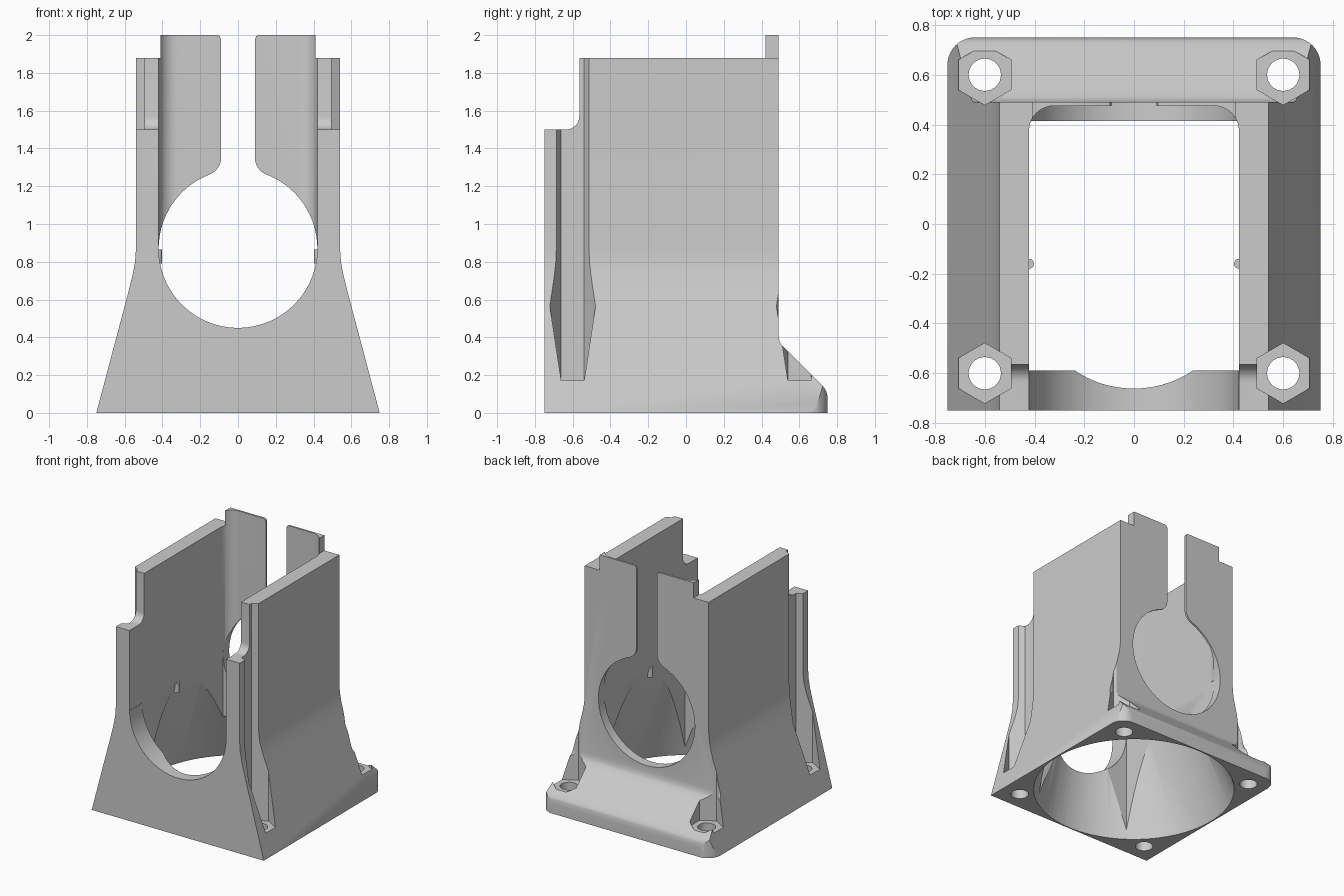
import bpy, bmesh
from math import sin, cos, pi, sqrt, atan2

cube = bpy.data.objects.get("Cube")
if cube:
    bpy.data.objects.remove(cube, do_unlink=True)


def finish(name, bm):
    bmesh.ops.recalc_face_normals(bm, faces=bm.faces[:])
    mesh = bpy.data.meshes.new(name)
    bm.to_mesh(mesh)
    bm.free()
    ob = bpy.data.objects.new(name, mesh)
    bpy.context.collection.objects.link(ob)
    return ob


def loft(name, lower, upper):
    """Closed solid between two rings of 3D points."""
    bm = bmesh.new()
    a = [bm.verts.new(p) for p in lower]
    b = [bm.verts.new(p) for p in upper]
    bm.faces.new(a)
    bm.faces.new(b)
    n = len(a)
    for i in range(n):
        j = (i + 1) % n
        bm.faces.new((a[i], a[j], b[j], b[i]))
    return finish(name, bm)


def prism(name, pts, axis, lo, hi):
    """Extrude a 2D profile along one axis."""
    place = {"x": lambda p, d: (d, p[0], p[1]),
             "y": lambda p, d: (p[0], d, p[1]),
             "z": lambda p, d: (p[0], p[1], d)}[axis]
    return loft(name, [place(p, lo) for p in pts], [place(p, hi) for p in pts])


def arc(cx, cy, r, start, end, n):
    return [(cx + r * cos(start + (end - start) * i / n),
             cy + r * sin(start + (end - start) * i / n)) for i in range(n + 1)]


def ring(cx, cy, r, n, turn=0.0):
    return arc(cx, cy, r, turn, turn + 2 * pi, n)[:-1]


def mirrored(half):
    """Close a right-hand outline with its mirror image."""
    return half + [(-x, y) for x, y in reversed(half) if abs(x) > 1e-5]


def rect(x0, x1, y0, y1):
    return [(x0, y0), (x1, y0), (x1, y1), (x0, y1)]


def combine(target, tool, operation):
    """Apply a boolean and discard the tool."""
    tool.hide_render = True
    mod = target.modifiers.new("shape", "BOOLEAN")
    mod.operation = operation
    mod.solver = "EXACT"
    mod.object = tool
    bpy.context.view_layer.objects.active = target
    bpy.ops.object.modifier_apply(modifier=mod.name)
    bpy.data.objects.remove(tool, do_unlink=True)


# Outer body: flared front outline, trimmed by side and plan outlines
outline = mirrored([(0.75, 0), (0.575, 0.66), (0.557, 0.735), (0.545, 0.80),
                    (0.54, 0.87), (0.54, 1.95)])
body = prism("duct_body", outline, "y", -0.75, 0.80)

side = [(-0.80, -0.1), (0.75, -0.1)]
side += arc(0.65, 0.075, 0.10, 0, pi / 4, 5)
side += [(0.51, 0.355), (0.496, 0.375), (0.49, 0.405), (0.49, 1.88), (-0.565, 1.88)]
side += arc(-0.635, 1.57, 0.07, 0, -pi / 2, 8)
side += [(-0.80, 1.50)]
combine(body, prism("side_trim", side, "x", -1, 1), "INTERSECT")

plan = mirrored([(0.9, -0.9), (0.9, 0.3), (0.75, 0.4)] + arc(0.64, 0.64, 0.11, 0, pi / 2, 10))
combine(body, prism("plan_trim", plan, "z", -0.2, 2.2), "INTERSECT")

# Raised rear tabs
combine(body, prism("rear_tabs", rect(-0.41, 0.41, 0.40, 0.49), "z", 1.7, 2.0), "UNION")

# Upper channel, open at the front, rounded rear corners
channel = mirrored([(0.422, -1)] + arc(0.322, 0.375, 0.10, 0, pi / 2, 10))
combine(body, prism("channel_cutter", channel, "z", 0.87, 2.2), "DIFFERENCE")

# Lower rectangular throat
combine(body, prism("throat_cutter", rect(-0.422, 0.422, -0.59, 0.415), "z", -0.1, 0.9),
        "DIFFERENCE")

# Funnel from the round base opening to an ellipse, held inside the rear slope
N = 96
angles = [2 * pi * i / N for i in range(N)]
funnel = loft("funnel_cutter",
              [(0.744 * cos(a), 0.744 * sin(a), -0.01) for a in angles],
              [(0.418 * cos(a), -0.0875 + 0.5 * sin(a), 0.865) for a in angles])
limit = [(-1, -0.5), (1.3, -0.5), (0.415, 0.385), (0.415, 1.2), (-1, 1.2)]
combine(funnel, prism("funnel_limit", limit, "x", -1, 1), "INTERSECT")
combine(body, funnel, "DIFFERENCE")

# Keyhole through front and rear: round hole, filleted neck, narrow slot
R, CZ, NECK, FIL = 0.42, 0.87, 0.09, 0.094
fx = NECK + FIL
rise = sqrt((R + FIL) ** 2 - fx ** 2)
turn = atan2(rise, fx)
keyhole = [(0.11, 2.2), (0.11, 2.0), (0.097, 1.995), (NECK, 1.98)]
keyhole += arc(fx, CZ + rise, FIL, pi, pi + turn, 8)
keyhole += arc(0, CZ, R, turn, -pi / 2, 40)[1:]
combine(body, prism("keyhole_cutter", mirrored(keyhole), "y", -1, 1), "DIFFERENCE")

# Screw holes with hexagonal nut wells at the four corners
for sx in (-0.6, 0.6):
    for sy in (-0.6, 0.6):
        combine(body, prism("nut_well", ring(sx, sy, 0.121, 6, pi / 2), "z", 0.17, 2.2),
                "DIFFERENCE")
        combine(body, prism("screw_hole", ring(sx, sy, 0.065, 32), "z", -0.1, 0.5),
                "DIFFERENCE")

# Small locating pins on the inner side walls
pins = [prism(n, ring(x, -0.16, 0.02, 16), "z", 0.79, 0.865)
        for n, x in (("left_pin", 0.422), ("right_pin", -0.422))]

# Single grey plastic
grey = bpy.data.materials.new("grey_plastic")
grey.use_nodes = True
colour = (0.6, 0.6, 0.6, 1.0)
grey.diffuse_color = colour
for node in grey.node_tree.nodes:
    if node.type == "BSDF_PRINCIPLED":
        node.inputs["Base Color"].default_value = colour

for ob in [body] + pins:
    ob.data.materials.clear()
    ob.data.materials.append(grey)
    for poly in ob.data.polygons:
        poly.material_index = 0
    bpy.ops.object.select_all(action="DESELECT")
    ob.select_set(True)
    bpy.context.view_layer.objects.active = ob
    bpy.ops.object.shade_smooth_by_angle(angle=pi / 6)
